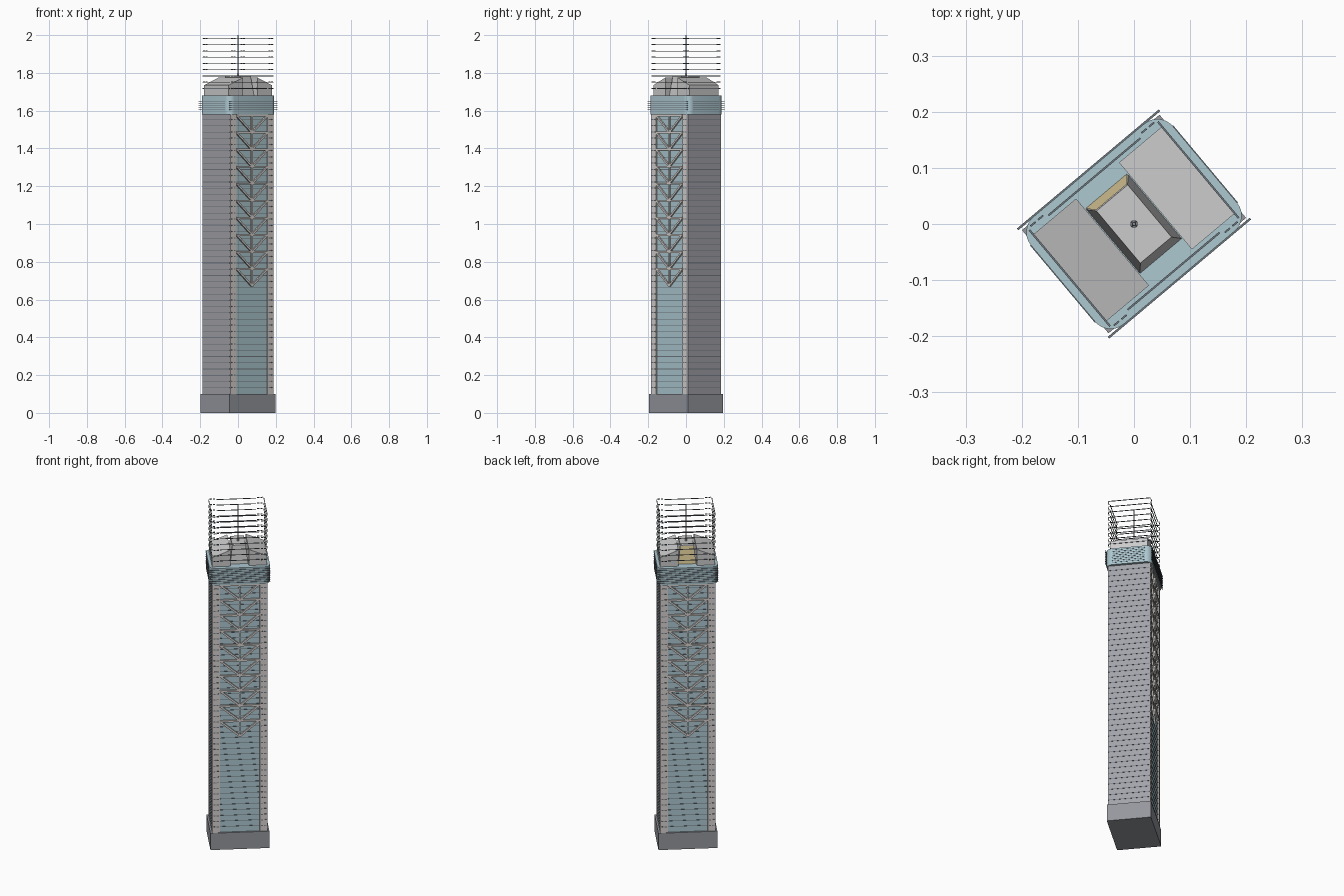
import bpy, bmesh, math
from mathutils import Matrix, Vector

if "Cube" in bpy.data.objects:
    bpy.data.objects.remove(bpy.data.objects["Cube"])

# Everything is built in the tower's own axes, then turned about z
TURN = Matrix.Rotation(math.radians(40), 4, 'Z')


def material(name, rgb):
    m = bpy.data.materials.new(name)
    m.diffuse_color = (*rgb, 1)
    m.use_nodes = True
    m.node_tree.nodes["Principled BSDF"].inputs["Base Color"].default_value = m.diffuse_color
    return m


GLASS = material("blue_glass", (0.42, 0.58, 0.64))
DARK = material("dark_stone", (0.30, 0.31, 0.34))
PANEL = material("grey_panel", (0.36, 0.36, 0.40))
STONE = material("pale_stone", (0.68, 0.65, 0.63))
LINE = material("dark_line", (0.16, 0.19, 0.21))
GOLD = material("gold", (0.72, 0.60, 0.32))


def finish(bm, name, mat=None):
    bmesh.ops.recalc_face_normals(bm, faces=bm.faces)
    me = bpy.data.meshes.new(name)
    bm.to_mesh(me)
    bm.free()
    me.transform(TURN)
    if mat:
        me.materials.append(mat)
    ob = bpy.data.objects.new(name, me)
    bpy.context.collection.objects.link(ob)
    return ob


def box(bm, x0, x1, y0, y1, z0, z1):
    m = Matrix.Translation(((x0 + x1) / 2, (y0 + y1) / 2, (z0 + z1) / 2))
    m = m @ Matrix.Diagonal((x1 - x0, y1 - y0, z1 - z0, 1))
    return bmesh.ops.create_cube(bm, size=1, matrix=m)['verts']


def single_box(name, mat, *dims):
    bm = bmesh.new()
    box(bm, *dims)
    return finish(bm, name, mat)


def beam(bm, a, b, w):
    a, b = Vector(a), Vector(b)
    d = b - a
    rot = d.to_track_quat('Z', 'Y').to_matrix().to_4x4()
    m = Matrix.Translation((a + b) / 2) @ rot @ Matrix.Diagonal((w, w, d.length, 1))
    bmesh.ops.create_cube(bm, size=1, matrix=m)


def smooth(ob):
    bpy.ops.object.select_all(action='DESELECT')
    ob.select_set(True)
    bpy.context.view_layer.objects.active = ob
    bpy.ops.object.shade_smooth_by_angle(angle=math.radians(30))


# Podium, glass core and the two dark end walls
single_box("podium", DARK, -.16, .16, -.12, .12, 0, .1)
single_box("glass_core", GLASS, -.148, .148, -.110, .110, .1, 1.58)
for s, n in ((-1, "left"), (1, "right")):
    a, b = sorted((s * .13, s * .150))
    single_box("end_wall_" + n, PANEL, a, b, -.113, .113, .1, 1.58)

# Corner piers on the long faces
bm = bmesh.new()
for sx in (-1, 1):
    for sy in (-1, 1):
        x0, x1 = sorted((sx * .108, sx * .149))
        y0, y1 = sorted((sy * .10, sy * .116))
        box(bm, x0, x1, y0, y1, .1, 1.58)
finish(bm, "corner_piers", STONE)

# Floor lines, running on above the roof as thin loose strips
bm = bmesh.new()
windows = bmesh.new()
for i in range(57):
    z = .132 + i * .033
    if 1.58 < z < 1.69:
        continue
    for s in (-1, 1):
        y0, y1 = sorted((s * .108, s * .1115))
        box(bm, -.107, .107, y0, y1, z, z + .003)
        x0, x1 = sorted((s * .148, s * .1515))
        box(bm, x0, x1, -.112, .112, z, z + .003)
        # Two small windows on each pier
        y0, y1 = sorted((s * .114, s * .1172))
        for cx in (-.138, -.120, .120, .138):
            box(windows, cx - .006, cx + .006, y0, y1, z, z + .005)
finish(bm, "floor_lines", LINE)
finish(windows, "pier_windows", LINE)

# V-braced trusses on both long faces
for s, n in ((-1, "front"), (1, "back")):
    bm = bmesh.new()
    y = s * .114
    beam(bm, (0, y, .67), (0, y, 1.58), .009)
    for k in range(10):
        z = .762 + k * .0902
        beam(bm, (-.108, y, z), (.108, y, z), .010)
        for sx in (-1, 1):
            beam(bm, (sx * .106, y, z), (0, y, z - .09), .010)
    finish(bm, "truss_" + n, STONE)

# Rounded glass crown
bm = bmesh.new()
box(bm, -.165, .165, -.125, .125, 1.58, 1.68)
upright = [e for e in bm.edges if abs(e.verts[0].co.z - e.verts[1].co.z) > .05]
bmesh.ops.bevel(bm, geom=upright, offset=.036, segments=8, profile=.5,
                affect='EDGES')
smooth(finish(bm, "crown", GLASS))

# Crown bars; those on the long faces overshoot the rounded corners
bm = bmesh.new()
for i in range(8):
    z = 1.592 + i * .011
    for s in (-1, 1):
        y0, y1 = sorted((s * .124, s * .128))
        box(bm, -.165, .165, y0, y1, z, z + .002)
        x0, x1 = sorted((s * .164, s * .1665))
        box(bm, x0, x1, -.09, .09, z, z + .002)
finish(bm, "crown_bars", LINE)

# Two roof wings sloping up towards the middle
for s, n in ((-1, "left"), (1, "right")):
    bm = bmesh.new()
    x0, x1 = sorted((s * .05, s * .149))
    for v in box(bm, x0, x1, -.101, .101, 1.675, 1.775):
        if v.co.z > 1.7 and abs(v.co.x) > .1:
            v.co.z = 1.735
    finish(bm, "roof_wing_" + n)

# Tapered plant room with a gold panel at the back
bm = bmesh.new()
for v in box(bm, -.049, .049, -.075, .075, 1.675, 1.785):
    if v.co.z > 1.7:
        v.co.x *= .74
        v.co.y *= .81
finish(bm, "plant_room")
bm = bmesh.new()
pts = [(-.048, .0765, 1.68), (.048, .0765, 1.68),
       (.036, .0625, 1.78), (-.036, .0625, 1.78)]
bm.faces.new([bm.verts.new(p) for p in pts])
finish(bm, "gold_panel", GOLD)

# Mast with a thicker foot
bm = bmesh.new()
for r1, r2, z0, z1 in ((.007, .006, 1.78, 1.80), (.004, .003, 1.80, 2.0)):
    bmesh.ops.create_cone(bm, cap_ends=True, segments=12, radius1=r1, radius2=r2,
                          depth=z1 - z0,
                          matrix=Matrix.Translation((0, 0, (z0 + z1) / 2)))
smooth(finish(bm, "mast", DARK))
